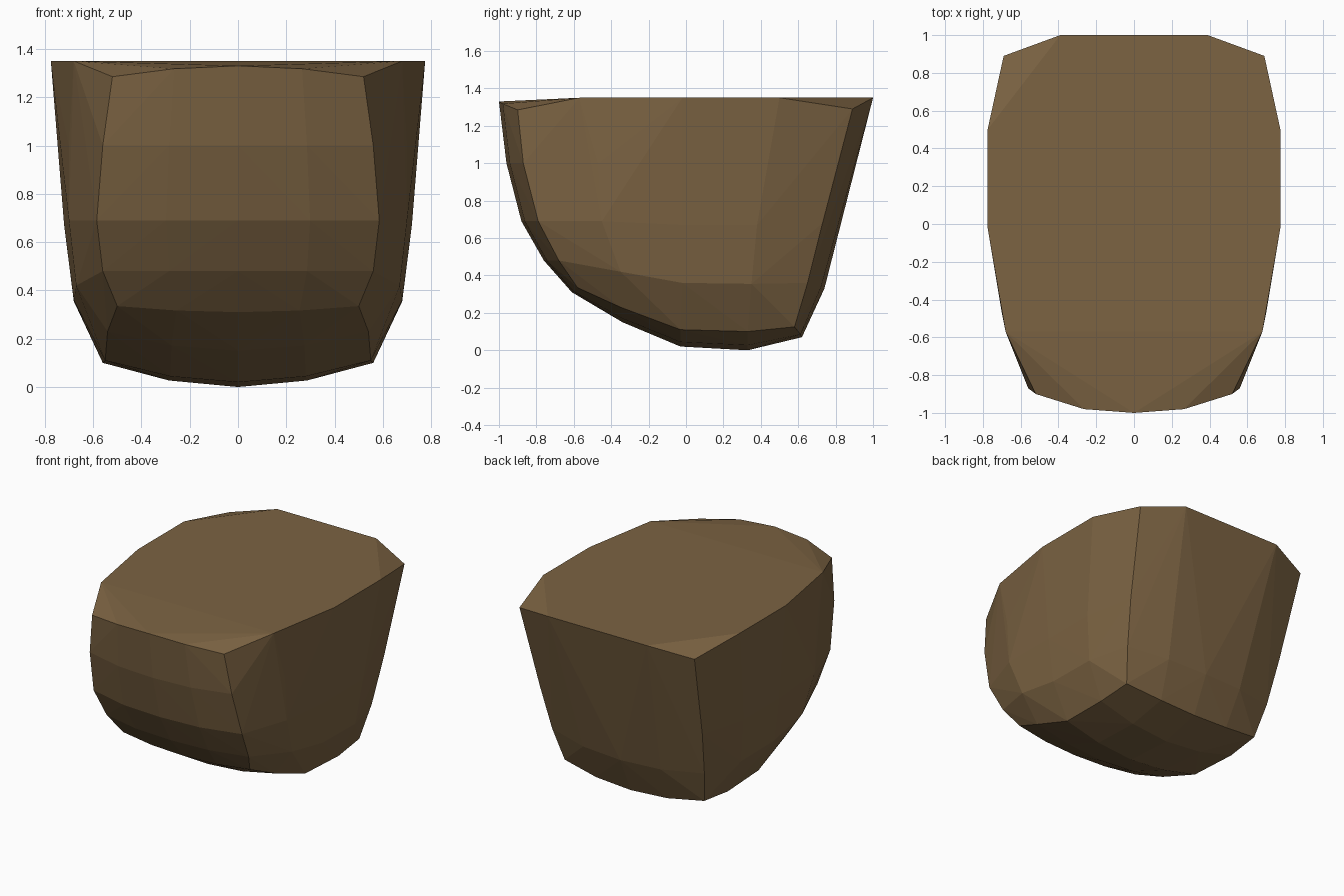
import bpy, bmesh

# Lengthwise profile in (y, z): front top, down under the belly, up the back
centre = [(-1.0, 1.33), (-0.96, 1.0), (-0.88, 0.69), (-0.76, 0.48), (-0.61, 0.31),
          (-0.34, 0.15), (-0.03, 0.02), (0.33, 0.0), (0.62, 0.07), (0.74, 0.33),
          (0.82, 0.67), (0.91, 1.0), (1.0, 1.35)]

# Matching corner edge in (x, y, z)
corner = [(0.52, -0.90, 1.285), (0.56, -0.87, 1.0), (0.585, -0.79, 0.69),
          (0.56, -0.68, 0.48), (0.50, -0.58, 0.335), (0.54, -0.35, 0.23),
          (0.55, -0.03, 0.11), (0.56, 0.33, 0.10), (0.55, 0.58, 0.125),
          (0.60, 0.65, 0.36), (0.64, 0.73, 0.68), (0.665, 0.80, 1.0), (0.69, 0.89, 1.29)]

# Side columns in (x, y, z), fullest at the middle
side = [(0.68, -0.57, 1.35), (0.70, -0.47, 1.0), (0.70, -0.45, 0.69), (0.67, -0.35, 0.42),
        (0.775, -0.02, 1.35), (0.74, -0.02, 1.0), (0.72, -0.02, 0.67), (0.68, -0.02, 0.36),
        (0.775, 0.50, 1.35), (0.74, 0.42, 1.0), (0.72, 0.38, 0.67), (0.68, 0.35, 0.355)]

points = [(0, y, z) for y, z in centre] + corner + side

# Half-way line, bowed out between the centre and the corner edge
for (cy, cz), (x, y, z) in zip(centre, corner):
    points.append((x * 0.51, cy + (y - cy) * 0.2, cz + (z - cz) * 0.27))
points.append((0.39, 1.0, 1.35))
points.append((0.27, -0.57, 1.35))

# Mirror the points and wrap them in a faceted skin
bm = bmesh.new()
for x, y, z in points:
    for s in ((1, -1) if x else (1,)):
        bm.verts.new((s * x, y, z))
hull = bmesh.ops.convex_hull(bm, input=bm.verts[:])
junk = {g for g in hull["geom_interior"] + hull["geom_unused"] if isinstance(g, bmesh.types.BMVert)}
bmesh.ops.delete(bm, geom=list(junk), context='VERTS')
bmesh.ops.recalc_face_normals(bm, faces=bm.faces[:])
mesh = bpy.data.meshes.new("body")
bm.to_mesh(mesh)
bm.free()

body = bpy.data.objects.new("body", mesh)
bpy.context.collection.objects.link(body)
brown = bpy.data.materials.new("brown")
brown.diffuse_color = (0.2, 0.125, 0.055, 1)
mesh.materials.append(brown)
